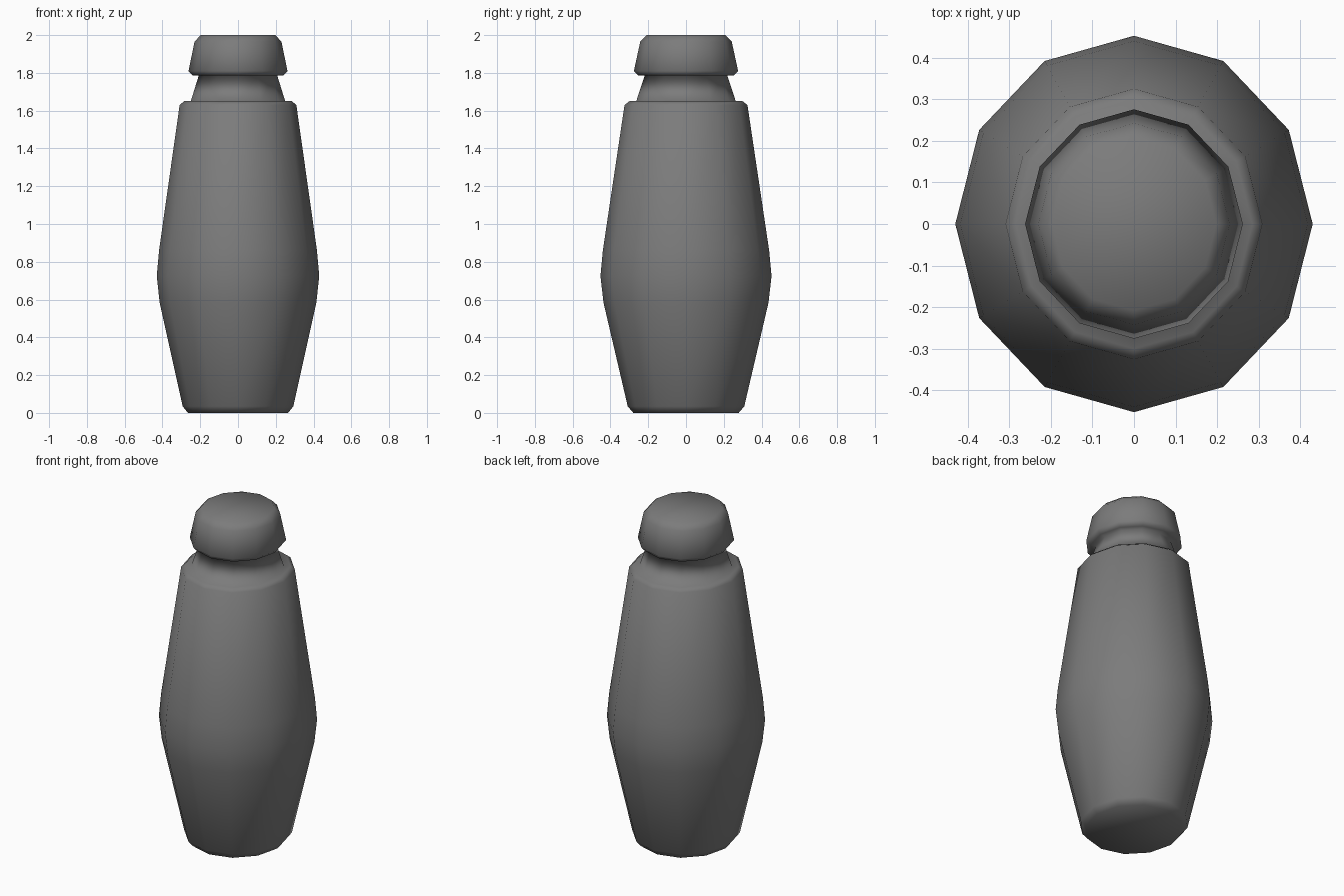
import bpy
import bmesh
from math import cos, sin, tau

default_cube = bpy.data.objects.get("Cube")
if default_cube:
    bpy.data.objects.remove(default_cube, do_unlink=True)

SIDES = 12
DEPTH = 1.053  # slightly deeper than wide

grey = bpy.data.materials.new("dark_grey")
grey.use_nodes = True
colour = (0.2, 0.2, 0.2, 1)
grey.diffuse_color = colour
grey.node_tree.nodes["Principled BSDF"].inputs["Base Color"].default_value = colour

# Radius and height from the base, over the shoulder and neck, to the cap
profile = [
    (0.265, 0.0), (0.293, 0.035),                   # base bevel
    (0.415, 0.585), (0.43, 0.725), (0.418, 0.86),   # belly
    (0.309, 1.63), (0.285, 1.65),                   # shoulder
    (0.25, 1.65), (0.208, 1.785),                   # neck
    (0.24, 1.785), (0.262, 1.81),                   # cap lip
    (0.23, 1.965), (0.198, 2.0),                    # cap top
]


def lathe(name, points):
    """Turn a profile into a closed, faceted solid of revolution."""
    bm = bmesh.new()
    rings = []
    for radius, z in points:
        angles = [tau * i / SIDES for i in range(SIDES)]
        rings.append([bm.verts.new((radius * cos(a), radius * DEPTH * sin(a), z))
                      for a in angles])
    for low, high in zip(rings, rings[1:]):
        for i in range(SIDES):
            j = (i + 1) % SIDES
            bm.faces.new((low[i], low[j], high[j], high[i]))
    bm.faces.new(list(reversed(rings[0])))
    bm.faces.new(rings[-1])
    for face in bm.faces:
        face.smooth = True
    mesh = bpy.data.meshes.new(name)
    bm.to_mesh(mesh)
    bm.free()
    mesh.materials.append(grey)
    obj = bpy.data.objects.new(name, mesh)
    bpy.context.collection.objects.link(obj)
    return obj


lathe("capped_bottle", profile)
